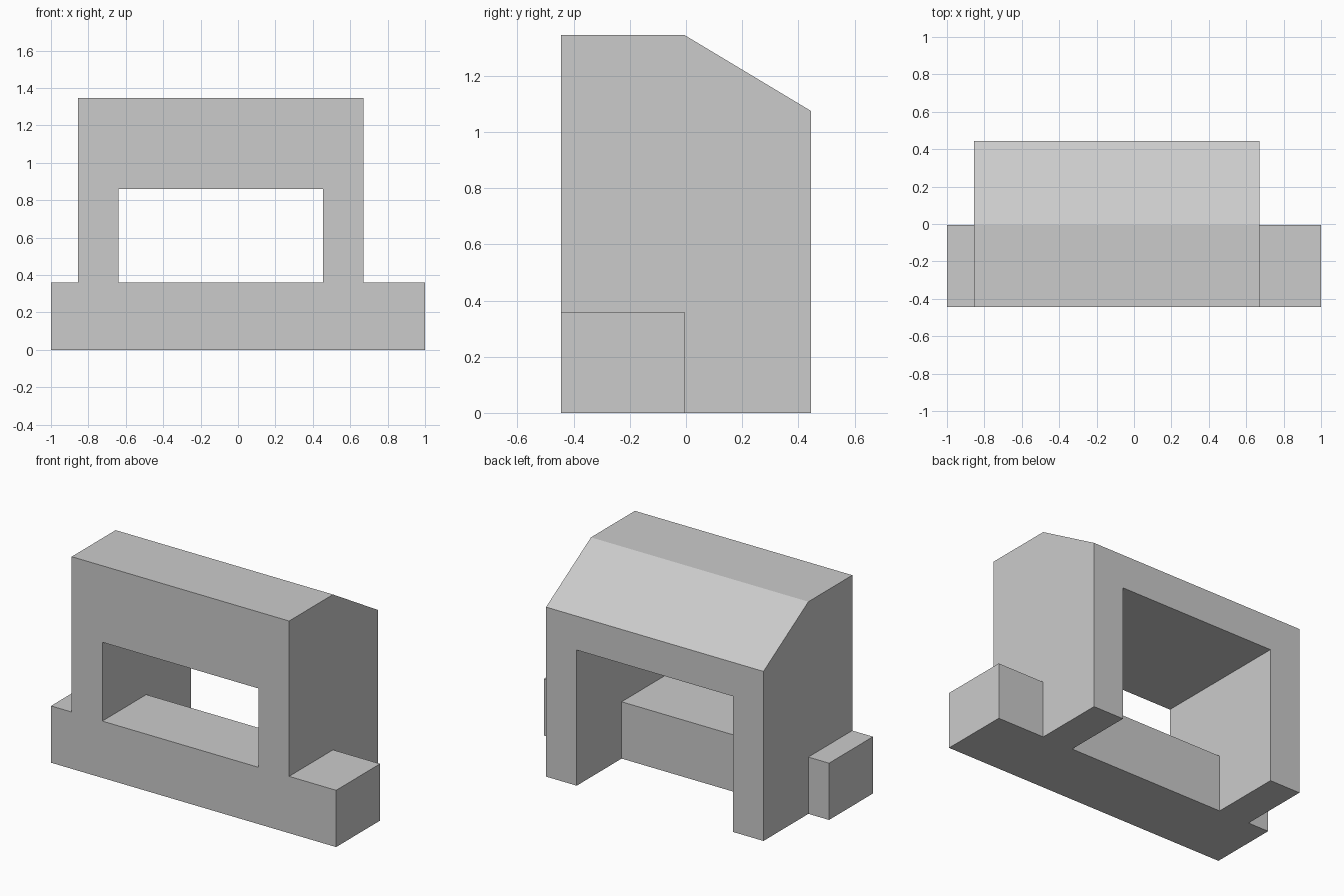
import bpy, bmesh

cube = bpy.data.objects.get("Cube")
if cube:
    bpy.data.objects.remove(cube, do_unlink=True)

FRONT, MIDDLE, BACK = -0.445, -0.005, 0.445
BASE_TOP = 0.36

# Single plain grey
grey = bpy.data.materials.new("light_grey")
grey.use_nodes = True
colour = (0.6, 0.6, 0.6, 1)
grey.diffuse_color = colour
grey.node_tree.nodes["Principled BSDF"].inputs["Base Color"].default_value = colour


def extrude_x(name, profile, x0, x1):
    """Solid made from a (y, z) profile swept from x0 to x1."""
    bm = bmesh.new()
    face = bm.faces.new([bm.verts.new((x0, y, z)) for y, z in profile])
    swept = bmesh.ops.extrude_face_region(bm, geom=[face])["geom"]
    verts = [v for v in swept if isinstance(v, bmesh.types.BMVert)]
    bmesh.ops.translate(bm, verts=verts, vec=(x1 - x0, 0, 0))
    bmesh.ops.recalc_face_normals(bm, faces=bm.faces)
    mesh = bpy.data.meshes.new(name)
    bm.to_mesh(mesh)
    bm.free()
    mesh.materials.append(grey)
    obj = bpy.data.objects.new(name, mesh)
    bpy.context.collection.objects.link(obj)
    return obj


def rectangle(y0, y1, z0, z1):
    return [(y0, z0), (y1, z0), (y1, z1), (y0, z1)]


def combine(target, other, operation):
    """Apply a boolean and discard the helper solid."""
    mod = target.modifiers.new(operation.title(), "BOOLEAN")
    mod.operation, mod.solver, mod.object = operation, "EXACT", other
    bpy.context.view_layer.objects.active = target
    bpy.ops.object.modifier_apply(modifier=mod.name)
    bpy.data.objects.remove(other, do_unlink=True)


# Housing with a flat top and a sloped back
housing = extrude_x("bracket_body", [(FRONT, 0), (BACK, 0), (BACK, 1.075),
                                     (MIDDLE, 1.345), (FRONT, 1.345)], -0.855, 0.67)

# Passage open at the front, back and bottom
passage = extrude_x("passage_cutter", rectangle(-1, 1, -0.5, 0.86), -0.64, 0.455)
combine(housing, passage, "DIFFERENCE")

# Long front sill that sticks out at both ends
sill = extrude_x("front_sill", rectangle(FRONT, MIDDLE, 0, BASE_TOP), -1, 1)
combine(housing, sill, "UNION")
